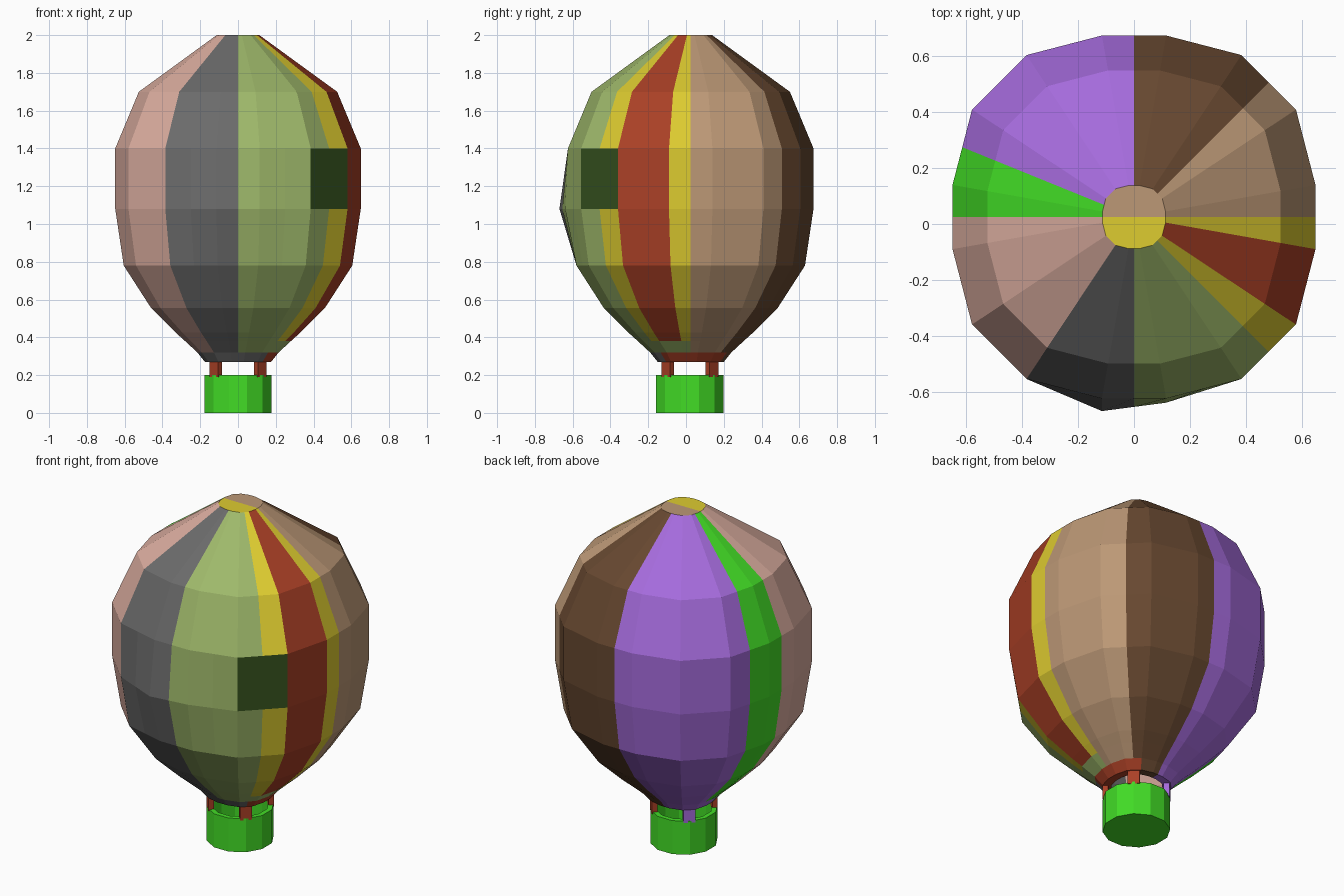
import bpy, bmesh, math
from mathutils import Vector, Matrix

if "Cube" in bpy.data.objects:
    bpy.data.objects.remove(bpy.data.objects["Cube"])

CY = 0.025  # balloon axis sits slightly behind the origin


def lin(c):
    c /= 255
    return c / 12.92 if c <= 0.04045 else ((c + 0.055) / 1.055) ** 2.4


COLOURS = {
    "tan": (188, 152, 118), "brown": (103, 72, 48), "purple": (165, 107, 220),
    "bright_green": (66, 220, 38), "pink": (220, 174, 160), "grey": (107, 107, 107),
    "sage": (158, 184, 106), "yellow": (222, 204, 48), "red": (170, 64, 38),
    "dark_green": (53, 82, 30),
}
NAMES = list(COLOURS)
MATS = []
for name, rgb in COLOURS.items():
    m = bpy.data.materials.new(name)
    m.diffuse_color = (*[lin(c) for c in rgb], 1)
    m.use_nodes = True
    m.node_tree.nodes["Principled BSDF"].inputs["Base Color"].default_value = m.diffuse_color
    MATS.append(m)


def finish(bm, name, mats):
    me = bpy.data.meshes.new(name)
    bm.to_mesh(me)
    bm.free()
    for m in mats:
        me.materials.append(m)
    ob = bpy.data.objects.new(name, me)
    bpy.context.collection.objects.link(ob)
    return ob


def loft(bm, rings, colour):
    """Bridge rings of points; colour(row, column) gives the material index."""
    vs = [[bm.verts.new(p) for p in r] for r in rings]
    n = len(vs[0])
    for j in range(len(vs) - 1):
        for i in range(n):
            k = (i + 1) % n
            f = bm.faces.new((vs[j][i], vs[j][k], vs[j + 1][k], vs[j + 1][i]))
            f.material_index = colour(j, i)
    return vs


# Envelope: 16 flat sides, each halved so stripes can change at mid-side
QUARTER = [(0.65, 0.115), (0.58, 0.385), (0.385, 0.58), (0.115, 0.65)]
CORNERS = (QUARTER + [(-x, y) for x, y in reversed(QUARTER)]
           + [(-x, -y) for x, y in QUARTER] + [(x, -y) for x, y in reversed(QUARTER)])
# radius, height from mouth to crown
PROFILE = [(0.13, 0.27), (0.175, 0.27), (0.215, 0.32), (0.28, 0.38), (0.33, 0.425),
           (0.46, 0.555), (0.605, 0.78), (0.65, 1.08), (0.65, 1.4), (0.525, 1.7),
           (0.113, 2.0)]
STRIPES = (["tan"] * 4 + ["brown"] * 4 + ["purple"] * 6 + ["bright_green"] * 2
           + ["pink"] * 5 + ["grey"] * 3 + ["sage"] * 4 + ["yellow"] + ["red"] * 2
           + ["yellow"])


def envelope_ring(r, z):
    c = [Vector((x * r / 0.65, y * r / 0.65 + CY, z)) for x, y in CORNERS]
    if z == 1.08:  # slight bulge at the front
        c[11].y -= 0.045
        c[12].y -= 0.015
    pts = []
    for i in range(16):
        pts += [(c[i - 1] + c[i]) / 2, c[i]]
    return pts


def envelope_colour(row, i):
    name = STRIPES[i]
    if row <= 1:  # mouth skirt
        name = ("red" if i < 5 or i >= 28 else "brown" if i < 8
                else "purple" if i < 16 else "grey")
    elif row == 2 and i >= 24:
        name = "sage"
    elif row == 7 and i in (27, 28):  # dark panel
        name = "dark_green"
    return NAMES.index(name)


bm = bmesh.new()
vs = loft(bm, [envelope_ring(r, z) for r, z in PROFILE], envelope_colour)
top = vs[-1]
back = bm.faces.new(top[:17])
back.material_index = NAMES.index("tan")
front = bm.faces.new(top[16:] + top[:1])
front.material_index = NAMES.index("yellow")
finish(bm, "envelope", MATS)

# Basket: hollow 12-sided tub
bm = bmesh.new()
tub = [(0.184, 0.0), (0.184, 0.2), (0.155, 0.2), (0.155, 0.03)]
rings = [[(r * math.cos(math.radians(15 + 30 * i)),
           r * math.sin(math.radians(15 + 30 * i)) + 0.02, z) for i in range(12)]
         for r, z in tub]
vs = loft(bm, rings, lambda j, i: 0)
bm.faces.new(vs[0][::-1])
bm.faces.new(vs[-1])
finish(bm, "basket", [MATS[NAMES.index("bright_green")]])

# Posts joining basket and envelope
for deg, side, col in ((45, "back_right", "red"), (135, "back_left", "purple"),
                       (225, "front_left", "red"), (315, "front_right", "red")):
    bm = bmesh.new()
    mat = (Matrix.Translation((0, 0.021, 0)) @ Matrix.Rotation(math.radians(deg), 4, "Z")
           @ Matrix.Translation((0.166, 0, 0.235)) @ Matrix.Diagonal((0.03, 0.066, 0.09, 1)))
    bmesh.ops.create_cube(bm, size=1, matrix=mat)
    finish(bm, "post_" + side, [MATS[NAMES.index(col)]])
